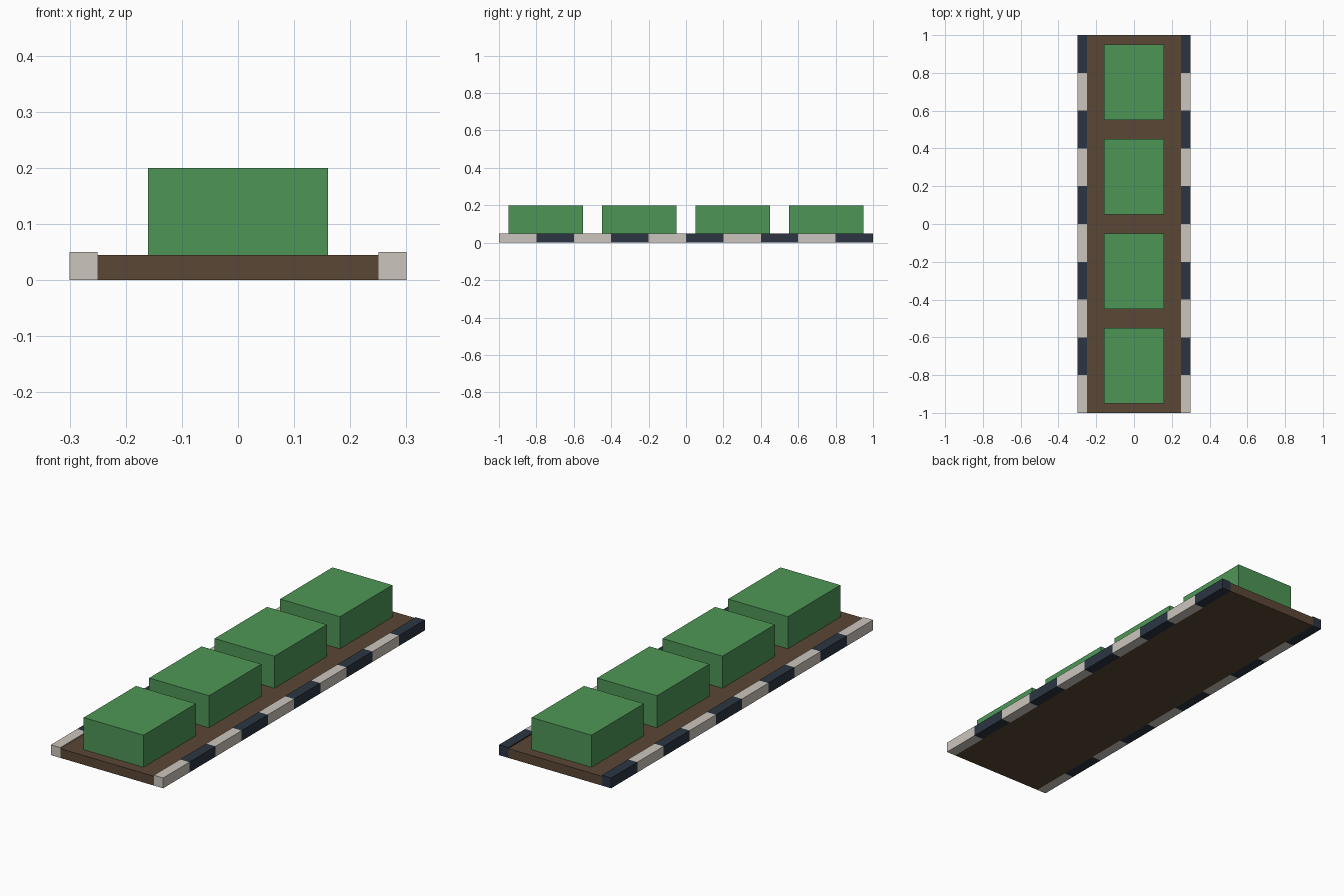
import bpy
import bmesh

cube = bpy.data.objects.get("Cube")
if cube:
    bpy.data.objects.remove(cube, do_unlink=True)


def material(name, rgb):
    mat = bpy.data.materials.new(name)
    mat.use_nodes = True
    color = (*rgb, 1.0)
    mat.diffuse_color = color
    mat.node_tree.nodes["Principled BSDF"].inputs["Base Color"].default_value = color
    return mat


def box(name, low, high, mat):
    """Flat-shaded box spanning two opposite corners."""
    bm = bmesh.new()
    bmesh.ops.create_cube(bm, size=1)
    for v in bm.verts:
        v.co = [h if c > 0 else l for c, l, h in zip(v.co, low, high)]
    mesh = bpy.data.meshes.new(name)
    bm.to_mesh(mesh)
    bm.free()
    mesh.materials.append(mat)
    obj = bpy.data.objects.new(name, mesh)
    bpy.context.collection.objects.link(obj)
    return obj


soil = material("soil brown", (0.105, 0.063, 0.036))
green = material("hedge green", (0.076, 0.305, 0.093))
pale = material("pale stone", (0.6, 0.56, 0.51))
dark = material("dark slate", (0.025, 0.036, 0.056))

HALF_BED, HALF_WIDTH = 0.25, 0.3
SOIL_TOP, CURB_TOP = 0.045, 0.05

# Soil bed
box("soil_bed", (-HALF_BED, -1, 0), (HALF_BED, 1, SOIL_TOP), soil)

# Curb stones in alternating colours along both sides
STONES = 10
length = 2 / STONES
for side, x0, x1 in (("left", HALF_BED, HALF_WIDTH), ("right", -HALF_WIDTH, -HALF_BED)):
    for i in range(STONES):
        y = -1 + i * length
        box(f"curb_{side}_{i + 1}", (x0, y, 0), (x1, y + length, CURB_TOP),
            dark if i % 2 else pale)

# Row of clipped hedge blocks
for i in range(4):
    y = -0.75 + i * 0.5
    box(f"hedge_{i + 1}", (-0.16, y - 0.2, SOIL_TOP), (0.16, y + 0.2, 0.2), green)
